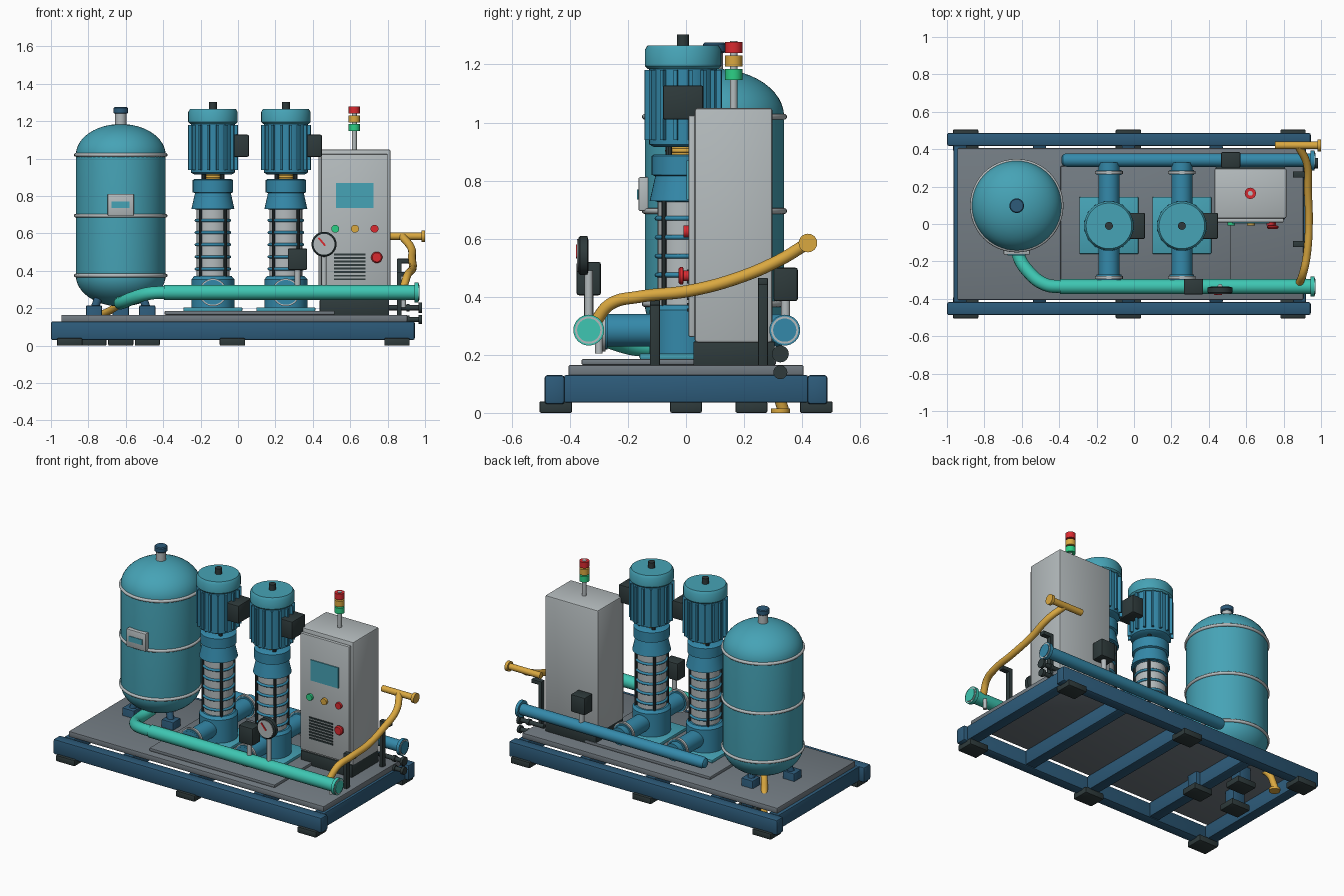
import bpy, bmesh, math
from mathutils import Vector, Matrix

if "Cube" in bpy.data.objects:
    bpy.data.objects.remove(bpy.data.objects["Cube"])


def material(name, r, g, b):
    col = [(c / 255 / 12.92 if c < 10 else ((c / 255 + 0.055) / 1.055) ** 2.4) for c in (r, g, b)] + [1]
    m = bpy.data.materials.new(name)
    m.use_nodes = True
    m.diffuse_color = col
    m.node_tree.nodes["Principled BSDF"].inputs["Base Color"].default_value = col
    return m


TEAL = material("teal paint", 70, 163, 182)
BLUE = material("pump blue", 52, 137, 170)
NAVY = material("frame blue", 45, 91, 122)
DECK = material("deck grey", 114, 123, 130)
STEEL = material("light grey", 180, 187, 189)
DARK = material("dark rubber", 46, 58, 59)
YELLOW = material("yellow", 218, 168, 64)
RED = material("red", 218, 42, 48)
GREEN = material("lamp green", 44, 208, 134)
MINT = material("turquoise pipe", 62, 198, 178)


def finish(name, bm, mat, smooth=True):
    bmesh.ops.recalc_face_normals(bm, faces=bm.faces)
    me = bpy.data.meshes.new(name)
    bm.to_mesh(me)
    bm.free()
    me.materials.append(mat)
    ob = bpy.data.objects.new(name, me)
    bpy.context.collection.objects.link(ob)
    if smooth:
        bpy.ops.object.select_all(action="DESELECT")
        ob.select_set(True)
        bpy.context.view_layer.objects.active = ob
        bpy.ops.object.shade_smooth_by_angle(angle=math.radians(35))
    return ob


def box(name, mat, x, y, z, bevel=0.006):
    """Box from (min, max) pairs."""
    bm = bmesh.new()
    bmesh.ops.create_cube(bm, size=1)
    for v in bm.verts:
        v.co = [(a + b) / 2 + c * (b - a) for (a, b), c in zip((x, y, z), v.co)]
    if bevel:
        bmesh.ops.bevel(bm, geom=bm.edges[:], offset=bevel, segments=2, affect="EDGES", profile=0.5)
    return finish(name, bm, mat)


def lathe(name, mat, profile, loc, axis="Z", n=40):
    """Closed solid of revolution from (radius, height) points along an axis."""
    bm = bmesh.new()
    rings = []
    for r, h in profile:
        r = max(r, 0.0005)
        rings.append([bm.verts.new((r * math.cos(2 * math.pi * i / n), r * math.sin(2 * math.pi * i / n), h))
                      for i in range(n)])
    for a, b in zip(rings, rings[1:]):
        for i in range(n):
            j = (i + 1) % n
            bm.faces.new((a[i], a[j], b[j], b[i]))
    bm.faces.new(rings[0])
    bm.faces.new(rings[-1])
    rot = Vector((0, 0, 1)).rotation_difference(
        {"X": Vector((1, 0, 0)), "Y": Vector((0, 1, 0)), "Z": Vector((0, 0, 1))}[axis]).to_matrix().to_4x4()
    bm.transform(Matrix.Translation(loc) @ rot)
    return finish(name, bm, mat)


def cyl(name, mat, r, h0, h1, loc, axis="Z", n=32):
    return lathe(name, mat, [(r, h0), (r, h1)], loc, axis, n)


def ring(name, mat, big, small, loc, axis="Z"):
    """Rounded band."""
    prof = [(big + small * math.sin(t * math.pi / 6), -small * math.cos(t * math.pi / 6)) for t in range(7)]
    return lathe(name, mat, prof, loc, axis, 48)


def tube(name, mat, r, points):
    """Smooth pipe through a few points."""
    cu = bpy.data.curves.new(name, "CURVE")
    cu.dimensions = "3D"
    cu.bevel_depth, cu.bevel_resolution, cu.resolution_u, cu.use_fill_caps = r, 5, 8, True
    sp = cu.splines.new("BEZIER")
    sp.bezier_points.add(len(points) - 1)
    for bp, p in zip(sp.bezier_points, points):
        bp.co = p
        bp.handle_left_type = bp.handle_right_type = "AUTO"
    cu.materials.append(mat)
    ob = bpy.data.objects.new(name, cu)
    bpy.context.collection.objects.link(ob)
    bpy.ops.object.select_all(action="DESELECT")
    ob.select_set(True)
    bpy.context.view_layer.objects.active = ob
    bpy.ops.object.convert(target="MESH")
    bpy.ops.object.shade_smooth_by_angle(angle=math.radians(40))


# Skid frame, feet and deck
for s, side in ((-1, "front"), (1, "back")):
    box(side + "_rail", NAVY, (-1, 0.945), sorted((s * 0.418, s * 0.487)), (0.03, 0.13), 0.01)
    for x in (-0.9, -0.03, 0.85):
        box(side + "_foot", DARK, (x - 0.068, x + 0.068), sorted((s * 0.392, s * 0.505)), (0, 0.04))
for x in (-0.93, -0.505, -0.03, 0.44, 0.885):
    box("cross_beam", NAVY, (x - 0.035, x + 0.035), (-0.42, 0.42), (0.035, 0.13))
box("deck", DECK, (-0.945, 0.905), (-0.405, 0.405), (0.128, 0.165))
box("pump_plinth", DECK, (-0.393, 0.517), (-0.36, 0.31), (0.165, 0.186))

# Pressure tank
TX, TY, TR = -0.627, 0.098, 0.24
dome = [(TR * math.cos(t * math.pi / 24), 0.165 * math.sin(t * math.pi / 24)) for t in range(13)]
lathe("tank_shell", TEAL, [(r, 0.375 - h) for r, h in reversed(dome)] + [(r, 1.02 + h) for r, h in dome],
      (TX, TY, 0), n=56)
for z in (0.375, 0.695, 1.02):
    ring("tank_band", STEEL, TR, 0.01, (TX, TY, z))
cyl("tank_nozzle", STEEL, 0.03, 1.17, 1.245, (TX, TY, 0))
lathe("tank_cap", NAVY, [(0.034, 1.24), (0.039, 1.245), (0.039, 1.27), (0.034, 1.275)], (TX, TY, 0))
box("nameplate", STEEL, (TX - 0.07, TX + 0.07), (TY - 0.262, TY - 0.22), (0.695, 0.812))
box("nameplate_label", TEAL, (TX - 0.048, TX + 0.048), (TY - 0.266, TY - 0.26), (0.735, 0.77), 0)
for x, y in ((-0.77, 0), (-0.485, 0), (TX, 0.225)):
    box("tank_leg", NAVY, (x - 0.043, x + 0.043), (y - 0.04, y + 0.04), (0.02, 0.215))
    box("tank_foot", DARK, (x - 0.067, x + 0.067), (y - 0.055, y + 0.055), (0, 0.04))
for x, y in ((-0.77, 0), (-0.485, 0), (TX, 0.225)):
    tube("leg_strut", NAVY, 0.022, [(x, y, 0.19), (x * 0.8 + TX * 0.2, y * 0.8 + TY * 0.2, 0.27)])
tube("tank_drain", YELLOW, 0.02, [(TX, TY, 0.225), (-0.68, 0.16, 0.19), (-0.77, 0.29, 0.13), (-0.8, 0.335, 0.01)])
cyl("drain_flange", YELLOW, 0.033, 0, 0.015, (-0.8, 0.325, 0))


# Vertical pumps with motors
def pump(cx, cy=-0.01):
    c = (cx, cy, 0)
    box("pump_footplate", TEAL, (cx - 0.158, cx + 0.158), (cy - 0.15, cy + 0.155), (0.184, 0.205))
    lathe("pump_casing", BLUE, [(0.115, 0.2), (0.115, 0.355), (0.1, 0.372)], c)
    cyl("cross_pipe", BLUE, 0.056, -0.3, 0.33, (cx, 0, 0.285), "Y")
    for y in (-0.285, 0.275):
        cyl("pipe_flange", STEEL, 0.074, -0.008, 0.008, (cx, y, 0.285), "Y")
        cyl("flange_back", BLUE, 0.066, -0.014, 0.014, (cx, y, 0.285), "Y")
    cyl("stage_sleeve", STEEL, 0.088, 0.37, 0.74, c)
    for k in range(6):
        ring("stage_ring", BLUE, 0.09, 0.008, (cx, cy, 0.41 + k * 0.065))
    for k in range(4):
        a = math.pi / 4 + k * math.pi / 2
        cyl("tie_rod", DARK, 0.009, 0.365, 0.745, (cx + 0.094 * math.cos(a), cy + 0.094 * math.sin(a), 0), n=10)
    lathe("pump_head", BLUE, [(0.115, 0.73), (0.096, 0.815), (0.108, 0.82), (0.108, 0.885), (0.1, 0.89)], c)
    cyl("coupling", YELLOW, 0.05, 0.88, 0.93, c)
    ring("coupling_guard", YELLOW, 0.055, 0.007, (cx, cy, 0.903))
    for k in range(4):
        a = math.pi / 4 + k * math.pi / 2
        cyl("lantern_post", DARK, 0.012, 0.885, 0.93, (cx + 0.07 * math.cos(a), cy + 0.07 * math.sin(a), 0), n=10)
    lathe("motor_body", BLUE, [(0.1, 0.915), (0.117, 0.925), (0.117, 1.2)], c)
    bm = bmesh.new()
    for k in range(16):
        rot = Matrix.Rotation((k + 0.5) * math.pi / 8, 4, "Z")
        bmesh.ops.create_cube(bm, size=1, matrix=Matrix.Translation((cx, cy, 1.06)) @ rot
                              @ Matrix.Translation((0.12, 0, 0)) @ Matrix.Diagonal((0.03, 0.012, 0.24, 1)))
    finish("motor_fins", bm, BLUE, False)
    lathe("motor_cap", TEAL, [(0.122, 1.185), (0.132, 1.195), (0.132, 1.25), (0.122, 1.266)], c)
    cyl("motor_knob", DARK, 0.021, 1.26, 1.303, c)
    box("terminal_box", DARK, (cx + 0.105, cx + 0.193), (cy - 0.07, cy + 0.07), (1.01, 1.128), 0.008)


for px in (-0.134, 0.256):
    pump(px)

# Discharge and suction headers
cyl("discharge_header", MINT, 0.04, -0.395, 0.95, (0, -0.335, 0.285), "X")
tube("tank_connection", MINT, 0.035, [(-0.38, -0.335, 0.285), (-0.47, -0.325, 0.28), (-0.56, -0.26, 0.255),
                                      (-0.62, -0.16, 0.23), (TX, 0, 0.235)])
lathe("suction_header", BLUE, [(0.015, -0.388), (0.03, -0.38), (0.036, -0.36), (0.036, 0.95)], (0, 0.342, 0.285), "X")
for y, mat in ((-0.335, MINT), (0.34, BLUE)):
    cyl("header_flange", mat, 0.053, 0.945, 0.965, (0, y, 0.285), "X")
    cyl("flange_gasket", STEEL, 0.047, 0.96, 0.967, (0, y, 0.285), "X")
    cyl("header_opening", mat, 0.04, 0.96, 0.971, (0, y, 0.285), "X")

# Header instruments
for x, y, z in ((0.318, -0.335, 0.405), (0.517, 0.343, 0.385)):
    cyl("sensor_stem", STEEL, 0.016, 0.3, z + 0.01, (x, y, 0))
    box("sensor_box", DARK, (x - 0.052, x + 0.052), (y - 0.042, y + 0.042), (z, z + 0.115), 0.008)
G = (0.46, -0.335, 0.542)
cyl("gauge_stem", STEEL, 0.014, 0.3, 0.49, (G[0], G[1], 0))
lathe("gauge_case", DARK, [(0.06, -0.036), (0.067, -0.03), (0.067, -0.005), (0.05, 0)], G, "Y")
cyl("gauge_face", STEEL, 0.056, -0.04, -0.034, G, "Y")
needle = box("gauge_needle", RED, (-0.005, 0.005), (-0.006, 0), (-0.01, 0.045), 0)
needle.location = (G[0], G[1] - 0.038, G[2])
needle.rotation_euler = (0, -0.7, 0)

# Control cabinet
box("cabinet_plinth", DARK, (0.437, 0.808), (0.025, 0.305), (0.16, 0.245), 0.003)
box("cabinet_body", STEEL, (0.43, 0.815), (0.03, 0.298), (0.242, 1.05), 0.01)
box("cabinet_door", STEEL, (0.445, 0.8), (0.008, 0.032), (0.262, 1.025), 0.006)
box("display_screen", TEAL, (0.525, 0.725), (0.002, 0.01), (0.735, 0.87), 0)
for x, mat in ((0.52, GREEN), (0.625, YELLOW), (0.73, RED)):
    cyl("push_button", mat, 0.021, -0.008, 0.01, (x, 0, 0.625), "Y", 24)
lathe("stop_button", RED, [(0.024, -0.026), (0.03, -0.02), (0.03, -0.01), (0.018, -0.008), (0.018, 0.01)],
      (0.742, 0, 0.472), "Y")
for k in range(8):
    z = 0.35 + k * 0.019
    box("vent_slot", DARK, (0.512, 0.683), (0.003, 0.01), (z, z + 0.01), 0)

# Signal tower
S = (0.622, 0.164, 0)
cyl("beacon_pole", STEEL, 0.013, 1.045, 1.28, S)
for z, mat in ((1.147, GREEN), (1.193, YELLOW), (1.24, RED)):
    cyl("beacon_lamp", mat, 0.03, z, z + 0.038, S)

# Yellow bypass line with its stands
tube("bypass_hose", YELLOW, 0.021, [(0.885, -0.315, 0.31), (0.905, -0.26, 0.375), (0.925, -0.16, 0.4),
                                    (0.935, 0.01, 0.42), (0.93, 0.18, 0.465), (0.925, 0.32, 0.525), (0.88, 0.415, 0.582)])
cyl("bypass_pipe", YELLOW, 0.02, 0.755, 0.99, (0, 0.42, 0.585), "X")
cyl("bypass_flange", YELLOW, 0.032, 0.98, 1.0, (0, 0.42, 0.585), "X")
cyl("header_drain", STEEL, 0.013, 0.205, 0.27, (0.885, -0.3, 0))
for y, z in ((-0.107, 0.39), (0.265, 0.46)):
    box("hose_stand", DARK, (0.85, 0.875), (y - 0.017, y + 0.017), (0.16, z), 0.003)
    box("hose_arm", DARK, (0.85, 0.925), (y - 0.017, y + 0.017), (z - 0.02, z + 0.005), 0.003)

# Cable glands
for z, r in ((0.203, 0.029), (0.14, 0.024)):
    cyl("gland_shaft", DARK, 0.014, 0.8, 0.97, (0, 0.325, z), "X", 20)
    for x in (0.9, 0.965):
        cyl("gland_collar", DARK, r if x > 0.95 else 0.02, x, x + 0.018, (0, 0.325, z), "X", 24)
